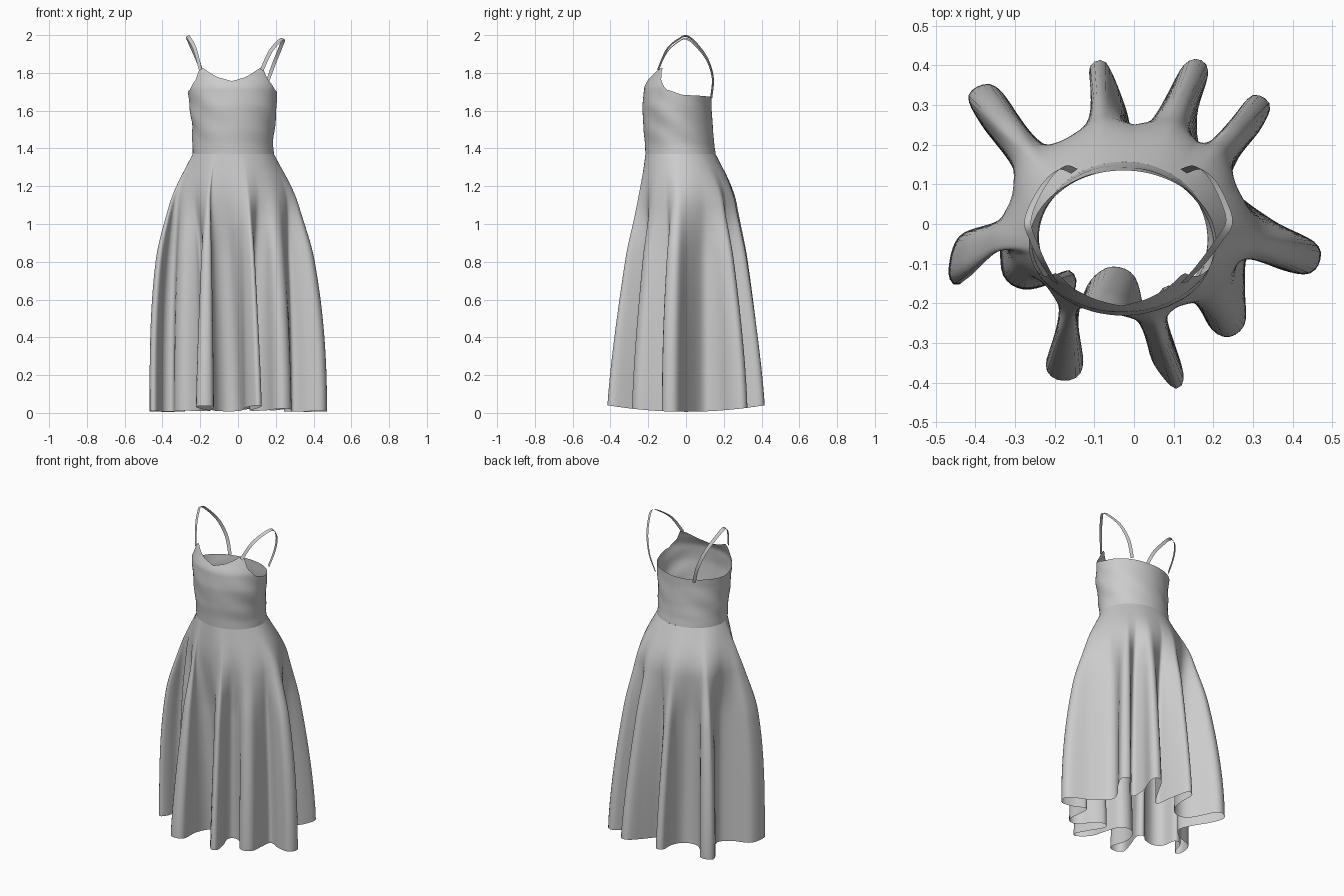
import bpy, math
from mathutils import Vector

if "Cube" in bpy.data.objects:
    bpy.data.objects.remove(bpy.data.objects["Cube"])

N = 320          # points around the dress
WAIST = 1.37

# hem outline seen from above, counter-clockwise from the right side
HEM = [(.25, .09), (.26, .16), (.32, .24), (.343, .30), (.30, .325), (.25, .27), (.20, .20),
       (.165, .20), (.16, .28), (.187, .38), (.165, .415), (.125, .40), (.08, .32), (.03, .23),
       (0, .215), (-.02, .29), (-.055, .38), (-.08, .413), (-.113, .39), (-.10, .29), (-.13, .21),
       (-.20, .19), (-.26, .23), (-.335, .335), (-.38, .352), (-.418, .32), (-.385, .25), (-.31, .15),
       (-.28, .07), (-.34, .01), (-.44, -.03), (-.468, -.12), (-.447, -.156), (-.42, -.12),
       (-.395, -.05), (-.345, -.04), (-.33, -.13), (-.28, -.165), (-.21, -.15), (-.17, -.115),
       (-.145, -.15), (-.185, -.25), (-.222, -.35), (-.20, -.39), (-.15, -.39), (-.128, -.35),
       (-.14, -.24), (-.115, -.15), (-.06, -.108), (0, -.13), (.025, -.22), (.04, -.33), (.08, -.395),
       (.11, -.415), (.125, -.38), (.095, -.28), (.06, -.19), (.09, -.155), (.15, -.19), (.195, -.265),
       (.24, -.285), (.28, -.25), (.28, -.16), (.29, -.08), (.37, -.115), (.44, -.126), (.47, -.09),
       (.455, -.045), (.35, .01)]


def catmull(a, b, c, d, t):
    return (b * 2 + (c - a) * t + (a * 2 - b * 5 + c * 4 - d) * t**2 + (b * 3 - a - c * 3 + d) * t**3) / 2


def spline(points, closed, steps=24):
    p = [Vector(q) for q in points]
    n = len(p)
    get = (lambda i: p[i % n]) if closed else (lambda i: p[max(0, min(n - 1, i))])
    out = [catmull(get(i - 1), get(i), get(i + 1), get(i + 2), k / steps)
           for i in range(n if closed else n - 1) for k in range(steps)]
    return out + [p[0] if closed else p[-1]]


def resample(line, count):
    total = sum((b - a).length for a, b in zip(line, line[1:]))
    out, acc, k = [], 0, 0
    for a, b in zip(line, line[1:]):
        step = (b - a).length
        while k < count and k * total / count <= acc + step:
            out.append(a.lerp(b, (k * total / count - acc) / max(step, 1e-9)))
            k += 1
        acc += step
    return out


def smooth_ring(values, reach, passes, zero):
    n = len(values)
    for _ in range(passes):
        values = [sum((values[(i + k) % n] for k in range(-reach, reach + 1)), zero) / (2 * reach + 1)
                  for i in range(n)]
    return values


def lookup(table, x):
    for a, b in zip(table, table[1:]):
        if x <= b[0]:
            t = max(0, (x - a[0]) / (b[0] - a[0]))
            t = t * t * (3 - 2 * t) * .4 + t * .6
            return [u + (v - u) * t for u, v in zip(a[1:], b[1:])]
    return table[-1][1:]


def grid(name, rows, closed=True):
    n = len(rows[0])
    verts = [v for r in rows for v in r]
    faces = [(j * n + i, j * n + (i + 1) % n, (j + 1) * n + (i + 1) % n, (j + 1) * n + i)
             for j in range(len(rows) - 1) for i in range(n if closed else n - 1)]
    me = bpy.data.meshes.new(name)
    me.from_pydata(verts, [], faces)
    me.polygons.foreach_set("use_smooth", [True] * len(me.polygons))
    ob = bpy.data.objects.new(name, me)
    bpy.context.collection.objects.link(ob)
    return ob


# bodice sections: z, centre x, half width, front y, back y
BODY = [(1.37, -.025, .215, -.215, .157), (1.42, -.027, .213, -.217, .150), (1.5, -.025, .218, -.225, .143),
        (1.62, -.025, .230, -.231, .135), (1.72, -.03, .238, -.222, .135), (1.80, -.035, .235, -.185, .135),
        (1.84, -.035, .23, -.160, .135)]
# neckline height by angle from the front
NECK = [(0, 1.757), (14, 1.772), (44, 1.83), (56, 1.755), (72, 1.71), (100, 1.683), (180, 1.672)]


def body(ang, z):
    cx, rx, yf, yb = lookup(BODY, z)
    return Vector((cx + rx * math.cos(ang), (yf + yb) / 2 + (yb - yf) / 2 * math.sin(ang), z))


# bodice
rows = []
for j in range(31):
    row = []
    for i in range(120):
        ang = math.tau * i / 120
        off = abs((math.degrees(ang) + 90 + 180) % 360 - 180)
        t = j / 30
        z = WAIST + (lookup(NECK, off)[0] - WAIST) * t
        v = body(ang, z)
        fold = .003 * math.sin(z * 38 + 5 * ang) * abs(math.cos(ang)) * math.sin(math.pi * t)
        row.append(v + Vector((math.cos(ang), math.sin(ang), 0)) * fold)
    rows.append(row)
grid("bodice", rows)

# skirt: waist ring swells to full hips, then gathers into the hem folds
hem = resample(spline(HEM, True), N)
polar = []
for p in hem:
    a = math.atan2(p.y, p.x)
    if polar:
        a = polar[-1] + (a - polar[-1] + math.pi) % math.tau - math.pi
    polar.append(a)
drift = smooth_ring([a - math.tau * i / N for i, a in enumerate(polar)], 8, 3, 0)
angles = [d + math.tau * i / N for i, d in enumerate(drift)]
hips = [Vector((-.02 + .280 * math.cos(a), .005 + .241 * math.sin(a))) for a in angles]
folds = [h - p for h, p in zip(hem, hips)]
soft = smooth_ring(folds, 12, 2, Vector((0, 0)))

LEVELS = 60
rows = []
for j in range(LEVELS + 1):
    row = []
    s = 1 - (1 - j / LEVELS) ** .75
    for h, ang, hip, fold, mild in zip(hem, angles, hips, folds, soft):
        low = .006 + .2 * h.y ** 2
        z = low + (WAIST - low) * s
        c = math.cos(ang)
        a = math.sin(min(1, (WAIST - z) / .27) ** 1.08 * math.pi / 2)
        g = max(0, min(1, (1.36 - z) / .55))
        g = g * g * (3 - 2 * g)
        # the side folds flare early, the others run straight to the hem
        b = 1 - s ** (1.25 + (1.5 - .5 * c) * c ** 6)
        p = body(ang, WAIST).xy.lerp(hip, a) + mild.lerp(fold, g) * b
        row.append(Vector((p.x, p.y, z)))
    rows.append(row)
grid("skirt", rows)


# shoulder straps: flat ribbons following a path
def strap(name, path, width=.02):
    line = spline(path, False, 10)
    rows = []
    for i, p in enumerate(line):
        tan = (line[min(i + 1, len(line) - 1)] - line[max(i - 1, 0)]).normalized()
        out = Vector((p.x * .6, p.y, p.z - 1.72)).normalized()
        side = tan.cross(out).normalized() * width / 2
        rows.append([p - side, p + side])
    grid(name, rows, closed=False)


strap("left_strap", [(-.198, -.148, 1.815), (-.228, -.10, 1.925), (-.255, -.04, 1.978), (-.268, .005, 1.994),
                     (-.25, .06, 1.95), (-.215, .115, 1.87), (-.18, .142, 1.77), (-.15, .133, 1.665)])
strap("right_strap", [(.126, -.148, 1.815), (.17, -.10, 1.91), (.215, -.04, 1.965), (.24, .005, 1.98),
                      (.225, .06, 1.935), (.195, .115, 1.86), (.16, .142, 1.765), (.125, .133, 1.665)])
